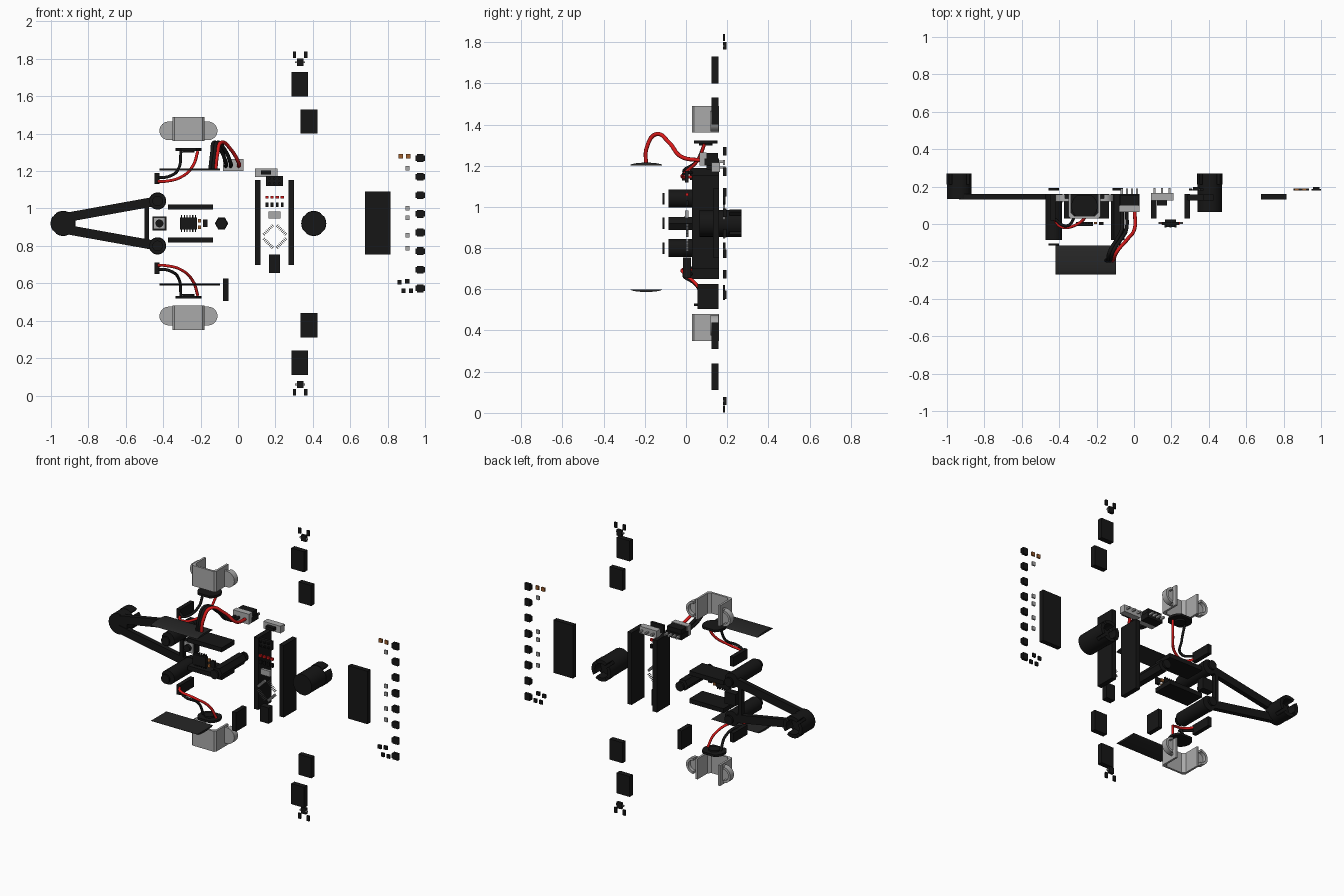
import bpy, bmesh
from math import sin, cos, pi, radians, atan2

if "Cube" in bpy.data.objects:
    bpy.data.objects.remove(bpy.data.objects["Cube"])

def material(name, rgb):
    m = bpy.data.materials.new(name)
    m.diffuse_color = (*rgb, 1)
    m.use_nodes = True
    m.node_tree.nodes["Principled BSDF"].inputs["Base Color"].default_value = m.diffuse_color
    return m

BLACK = material("black", (0.008, 0.008, 0.008))
DARK = material("dark", (0.02, 0.02, 0.02))
GREY = material("grey", (0.4, 0.4, 0.4))
RED = material("red", (0.7, 0.01, 0.01))
BROWN = material("brown", (0.35, 0.12, 0.03))
MID = 0.92                       # mirror height of the layout

def prism(name, pts, axis, lo, hi, mat):
    """Extrude a 2D profile along an axis: x uses (y,z), y uses (x,z), z uses (x,y)."""
    place = {"x": lambda a, b, c: (c, a, b), "y": lambda a, b, c: (a, c, b),
             "z": lambda a, b, c: (a, b, c)}[axis]
    bm = bmesh.new()
    low = [bm.verts.new(place(a, b, lo)) for a, b in pts]
    top = [bm.verts.new(place(a, b, hi)) for a, b in pts]
    bm.faces.new(low)
    bm.faces.new(top)
    n = len(pts)
    for i in range(n):
        j = (i + 1) % n
        bm.faces.new((low[i], low[j], top[j], top[i]))
    bmesh.ops.recalc_face_normals(bm, faces=bm.faces)
    me = bpy.data.meshes.new(name)
    bm.to_mesh(me)
    bm.free()
    ob = bpy.data.objects.new(name, me)
    bpy.context.collection.objects.link(ob)
    me.materials.append(mat)
    return ob

def box(name, x0, x1, y0, y1, z0, z1, mat=BLACK):
    return prism(name, [(x0, z0), (x1, z0), (x1, z1), (x0, z1)], "y", y0, y1, mat)

def block(name, x, z, w, h, y0, y1, mat=BLACK):
    return box(name, x - w / 2, x + w / 2, y0, y1, z - h / 2, z + h / 2, mat)

def arc(cx, cz, r, a0, a1, n):
    return [(cx + r * cos(radians(a0 + (a1 - a0) * i / n)),
             cz + r * sin(radians(a0 + (a1 - a0) * i / n))) for i in range(n + 1)]

def disc(name, x, z, r, y0, y1, mat=BLACK, n=32):
    return prism(name, arc(x, z, r, 0, 360, n)[:-1], "y", y0, y1, mat)

def sector(name, x, z, ri, ro, a0, a1, y0, y1, mat=BLACK, n=10):
    pts = arc(x, z, ro, a0, a1, n) + arc(x, z, ri, a1, a0, n)
    return prism(name, pts, "y", y0, y1, mat)

def bar(name, a, b, w, y0, y1):
    t = atan2(b[1] - a[1], b[0] - a[0])
    dx, dz = -sin(t) * w / 2, cos(t) * w / 2
    pts = [(a[0] + dx, a[1] + dz), (a[0] - dx, a[1] - dz),
           (b[0] - dx, b[1] - dz), (b[0] + dx, b[1] + dz)]
    return prism(name, pts, "y", y0, y1, BLACK)

def wire(name, pts, mat, r=0.01):
    cu = bpy.data.curves.new(name, "CURVE")
    cu.dimensions = "3D"
    cu.bevel_depth = r
    cu.bevel_resolution = 2
    cu.use_fill_caps = True
    sp = cu.splines.new("BEZIER")
    sp.bezier_points.add(len(pts) - 1)
    for p, co in zip(sp.bezier_points, pts):
        p.co = co
        p.handle_left_type = p.handle_right_type = "AUTO"
    cu.materials.append(mat)
    bpy.context.collection.objects.link(bpy.data.objects.new(name, cu))

def ball_holder(name, x, z, front):
    disc(name + "_body", x, z, 0.065, front, 0.21)
    for k in range(4):
        a = k * 90
        sector(name + "_finger", x, z, 0.045, 0.067, a - 36, a + 36, 0.21, 0.27)

# triangular frame with a ball holder at its tip
ball_holder("tip_holder", -0.935, MID, 0.135)
box("frame_crossbar", -0.50, -0.475, 0.13, 0.16, 0.80, 1.04)
for s in (-1, 1):
    z = MID + s * 0.12
    bar("frame_arm", (-0.93, MID + s * 0.03), (-0.43, z), 0.05, 0.13, 0.16)
    disc("frame_ring", -0.43, z, 0.046, 0.13, 0.16)
ball_holder("rear_holder", 0.405, MID, 0.065)

# standoff posts with screw heads at both ends
for x, z, n, r in ((-0.43, 1.04, 32, 0.044), (-0.43, 0.80, 32, 0.044), (-0.088, MID, 6, 0.036)):
    disc("standoff", x, z, r, -0.085, 0.16, BLACK, n)
    disc("front_screw", x, z, 0.028, -0.115, -0.105)
    disc("back_screw", x, z, 0.028, 0.18, 0.192)

# motors, brackets, plugs and leads, mirrored top and bottom
MX = -0.265
for s in (-1, 1):
    def Z(h):
        return MID + s * (h - MID)
    lo, hi = sorted((Z(1.36), Z(1.49)))
    u = [(-0.085, 0.16), (-0.085, 0.04), (-0.075, 0.03), (0.075, 0.03), (0.085, 0.04), (0.085, 0.16),
         (0.072, 0.16), (0.072, 0.06), (0.055, 0.043), (-0.055, 0.043), (-0.072, 0.06), (-0.072, 0.16)]
    prism("motor_bracket", [(MX + a, b) for a, b in u], "z", lo, hi, GREY)
    for d in (-1, 1):
        c, a = MX + d * 0.105, 0 if d > 0 else 180
        zc = Z(1.415)
        ear = arc(c, zc, 0.05, a - 90, a + 90, 16)
        inner = MX + d * 0.078
        prism("bracket_ear", ear + [(inner, ear[-1][1]), (inner, ear[0][1])], "y", 0.12, 0.135, GREY)
        sector("ear_rim", c, zc, 0.035, 0.05, a - 90, a + 90, 0.135, 0.157, GREY, 16)
    cap = arc(MX, 0.095, 0.07, -55, 55, 10) + arc(MX, 0.095, 0.07, 125, 235, 10)
    lo, hi = sorted((Z(1.308), Z(1.322)))
    prism("motor_cap", cap, "z", lo, hi, BLACK)
    lo, hi = sorted((Z(1.298), Z(1.308)))
    prism("motor_hub", arc(MX, 0.095, 0.033, 0, 360, 24)[:-1], "z", lo, hi, BLACK)
    block("motor_plug", -0.433, Z(1.16), 0.026, 0.06, 0.02, 0.16)
    wire("motor_lead_black", [(-0.305, 0.09, Z(1.305)), (-0.315, 0.05, Z(1.22)),
         (-0.36, -0.01, Z(1.175)), (-0.43, 0.03, Z(1.165))], BLACK, 0.008)
    wire("motor_lead_red", [(-0.215, 0.09, Z(1.305)), (-0.24, 0.06, Z(1.23)),
         (-0.31, -0.005, Z(1.165)), (-0.39, -0.015, Z(1.145)), (-0.43, 0.03, Z(1.145))], RED, 0.008)
    # driver board sockets
    block("driver_socket", -0.255, MID + s * 0.088, 0.24, 0.028, 0.03, 0.16)
    # side sensor chips and their small parts
    block("side_chip", 0.38, Z(1.465), 0.09, 0.13, 0.125, 0.157)
    block("side_chip_outer", 0.33, Z(1.665), 0.09, 0.13, 0.125, 0.157)
    block("side_regulator", 0.332, Z(1.782), 0.034, 0.038, 0.18, 0.197)
    for d in (-1, 1):
        block("regulator_foot", 0.332 + d * 0.02, Z(1.782), 0.012, 0.01, 0.18, 0.187, GREY)
        block("side_resistor", 0.332 + d * 0.03, Z(1.822), 0.018, 0.034, 0.18, 0.19)

# curved battery end caps
for name, z, s in (("battery_cap_top", 1.202, 1), ("battery_cap_bottom", 0.600, -1)):
    pts = [(-0.193 + 0.077 * cos(pi * i / 16), z + s * 0.013 * sin(pi * i / 16)) for i in range(17)]
    prism(name, pts, "x", -0.42, -0.095, DARK)

# battery socket and leads
box("battery_socket", -0.08, 0.03, 0.09, 0.16, 1.20, 1.235)
box("battery_socket_plug", -0.08, 0.03, 0.065, 0.10, 1.20, 1.265, GREY)
box("battery_socket_lid", -0.075, 0.025, 0.10, 0.155, 1.235, 1.262)
for i in range(4):
    x = -0.065 + i * 0.027
    block("socket_pin", x, 1.22, 0.012, 0.012, 0.16, 0.19, GREY)
for xa, xb, m in ((-0.15, -0.065, BLACK), (-0.135, -0.04, BLACK), (-0.12, 0.003, RED)):
    wire("battery_lead", [(xa, -0.195, 1.205), (xa + 0.01, -0.19, 1.29),
         (xa * 0.75 + xb * 0.25, -0.145, 1.353), (xa * 0.3 + xb * 0.7, -0.08, 1.31),
         (xb, -0.025, 1.245), (xb, 0.075, 1.225)], m)

# power switch, side connector, push button
block("switch_body", 0.15, 1.192, 0.12, 0.045, 0.125, 0.165, GREY)
block("switch_slider", 0.15, 1.192, 0.055, 0.02, 0.10, 0.126)
for x in (0.11, 0.15, 0.19):
    block("switch_pin", x, 1.192, 0.01, 0.01, 0.165, 0.192, GREY)
block("side_connector", -0.065, 0.565, 0.028, 0.12, 0.055, 0.157)
block("button_base", -0.42, MID, 0.075, 0.075, 0.115, 0.16)
block("button_plate", -0.42, MID, 0.062, 0.062, 0.105, 0.116, GREY)
disc("button_cap", -0.42, MID, 0.021, 0.085, 0.106)

# motor driver chips
block("driver_chip", -0.265, MID, 0.09, 0.065, -0.01, 0.012)
for i in range(6):
    for s in (-1, 1):
        block("driver_pin", -0.302 + i * 0.015, MID + s * 0.038, 0.006, 0.014, 0.0, 0.01, BLACK)
block("driver_capacitor", -0.175, MID, 0.026, 0.04, -0.005, 0.012)
for z in (0.90, 0.935):
    block("driver_resistor", -0.205, z, 0.016, 0.018, 0.0, 0.012, BROWN)

# controller board sockets and parts
for x in (0.106, 0.284):
    block("controller_socket", x, 0.925, 0.03, 0.455, 0.03, 0.16)
block("programming_header", 0.195, 1.147, 0.09, 0.055, -0.005, 0.012)
for i in range(3):
    for z in (1.134, 1.16):
        block("header_pin", 0.168 + i * 0.027, z, 0.01, 0.01, -0.02, 0.0, BLACK)
for i in range(4):
    x = 0.155 + i * 0.027
    block("status_light", x, 1.06, 0.018, 0.014, -0.002, 0.012, RED)
    block("light_resistor", x, 1.02, 0.014, 0.024, 0.0, 0.012)
block("reset_button", 0.195, 0.965, 0.065, 0.036, -0.005, 0.012, GREY)
block("usb_socket", 0.195, 0.705, 0.06, 0.10, -0.015, 0.025)
# controller chip legs, in a diamond
for k in range(4):
    t = radians(45 + 90 * k)
    n, d = (cos(t), sin(t)), (-sin(t), cos(t))
    for i in range(8):
        o = (i - 3.5) * 0.0095
        p = [(0.197 + n[0] * q + d[0] * o, 0.85 + n[1] * q + d[1] * o) for q in (0.042, 0.058)]
        bar("chip_leg", p[0], p[1], 0.004, 0.0, 0.012).data.materials[0] = GREY

# main chip and row of line sensors
box("main_chip", 0.68, 0.815, 0.13, 0.16, 0.755, 1.09)
for i in range(8):
    z = 0.573 + i * 0.0995
    block("line_sensor", 0.975, z, 0.036, 0.042, 0.18, 0.197)
    for d in (-1, 1):
        block("sensor_pad", 0.975 + d * 0.02, z, 0.01, 0.03, 0.18, 0.186)
for x, z, m in ((0.87, 1.278, BROWN), (0.91, 1.278, BROWN), (0.907, 1.215, GREY), (0.907, 1.0, GREY),
                (0.907, 0.95, GREY), (0.907, 0.858, GREY), (0.907, 0.787, GREY), (0.863, 0.605, BLACK),
                (0.905, 0.61, BLACK), (0.885, 0.56, BLACK), (0.925, 0.56, BLACK)):
    block("sensor_resistor", x, z, 0.022, 0.024, 0.18, 0.19, m)

bpy.ops.object.select_all(action="DESELECT")
for ob in bpy.context.collection.objects:
    if ob.type == "MESH":
        ob.select_set(True)
        bpy.context.view_layer.objects.active = ob
bpy.ops.object.shade_smooth_by_angle(angle=radians(30))
